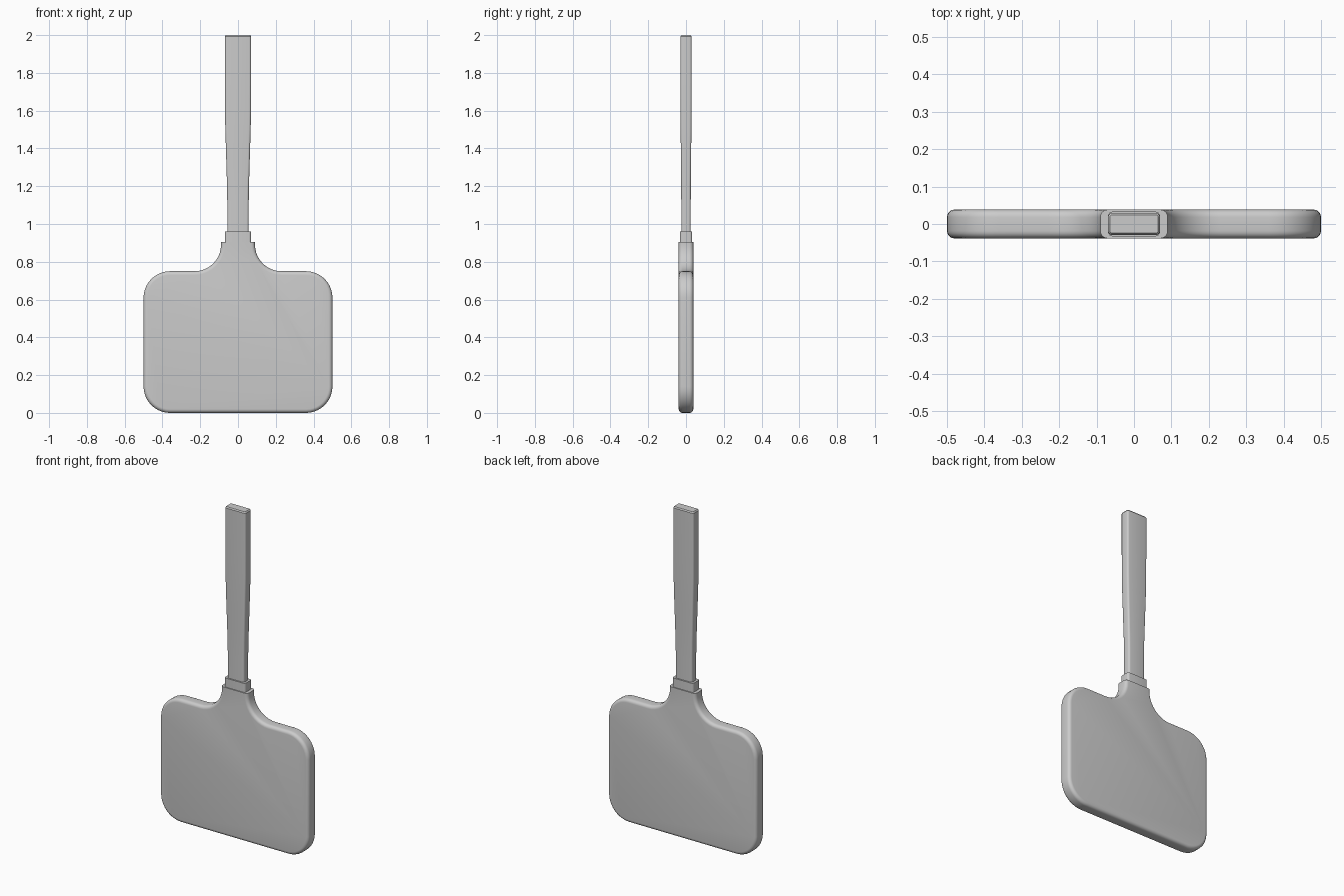
import bpy, bmesh
from math import sin, cos, pi

if "Cube" in bpy.data.objects:
    bpy.data.objects.remove(bpy.data.objects["Cube"])


def loft(name, rings, angle=0.6):
    """Skin a list of equal-length closed rings and cap both ends."""
    bm = bmesh.new()
    loops = [[bm.verts.new(p) for p in ring] for ring in rings]
    n = len(loops[0])
    for a, b in zip(loops, loops[1:]):
        for i in range(n):
            j = (i + 1) % n
            bm.faces.new((a[i], a[j], b[j], b[i]))
    bm.faces.new(loops[0][::-1])
    bm.faces.new(loops[-1])
    bmesh.ops.recalc_face_normals(bm, faces=bm.faces)
    mesh = bpy.data.meshes.new(name)
    bm.to_mesh(mesh)
    bm.free()
    obj = bpy.data.objects.new(name, mesh)
    bpy.context.collection.objects.link(obj)
    bpy.ops.object.select_all(action='DESELECT')
    obj.select_set(True)
    bpy.context.view_layer.objects.active = obj
    bpy.ops.object.shade_smooth_by_angle(angle=angle)
    return obj


def arc(cx, cz, r, start, end, steps=10, concave=False):
    """Arc points paired with their outward outline normals."""
    s = -1 if concave else 1
    out = []
    for i in range(steps + 1):
        a = start + (end - start) * i / steps
        out.append((cx + r * cos(a), cz + r * sin(a), s * cos(a), s * sin(a)))
    return out


def rounded_rect(hx, hy, r, z, steps=4):
    pts = []
    for k, (sx, sy) in enumerate(((1, 1), (-1, 1), (-1, -1), (1, -1))):
        for i in range(steps + 1):
            a = (k + i / steps) * pi / 2
            pts.append((sx * (hx - r) + r * cos(a),
                        sy * (hy - r) + r * sin(a), z))
    return pts


# blade: right half outline, mirrored, with a rounded rim and a flat neck top
R, F = 0.14, 0.14
half = (arc(0.5 - R, R, R, -pi / 2, 0)
        + arc(0.5 - R, 0.75 - R, R, 0, pi / 2)
        + arc(0.09 + F, 0.75 + F, F, 1.5 * pi, pi, concave=True)
        + [(0.09, 0.905, 1, 0)])
outline = half + [(-x, z, -nx, nz) for x, z, nx, nz in reversed(half)]

T, B = 0.0385, 0.02
rings = []
for side in (-1, 1):
    for i in range(6):
        a = i / 5 * pi / 2
        if side == 1:
            a = pi / 2 - a
        inset = B * (1 - sin(a))
        y = side * (T - B + B * cos(a))
        rings.append([(x - nx * inset, y, z - nz * inset)
                      for x, z, nx, nz in outline])
loft("blade", rings)

# collar between blade and handle
loft("collar", [rounded_rect(0.07, 0.033, 0.013, z) for z in (0.89, 0.96)])

# handle, narrow near the collar and flaring to the tip
sections = [(0.95, 0.056, 0.0245), (1.1, 0.0565, 0.025), (1.2, 0.058, 0.0255),
            (1.3, 0.061, 0.0265), (1.4, 0.064, 0.0275), (1.5, 0.067, 0.0285),
            (1.6, 0.069, 0.029), (1.75, 0.0695, 0.0295), (1.993, 0.0695, 0.0295)]
rings = [rounded_rect(hx, hy, 0.011, z) for z, hx, hy in sections]
rings.append(rounded_rect(0.0645, 0.0245, 0.007, 2.0))
loft("handle", rings)
